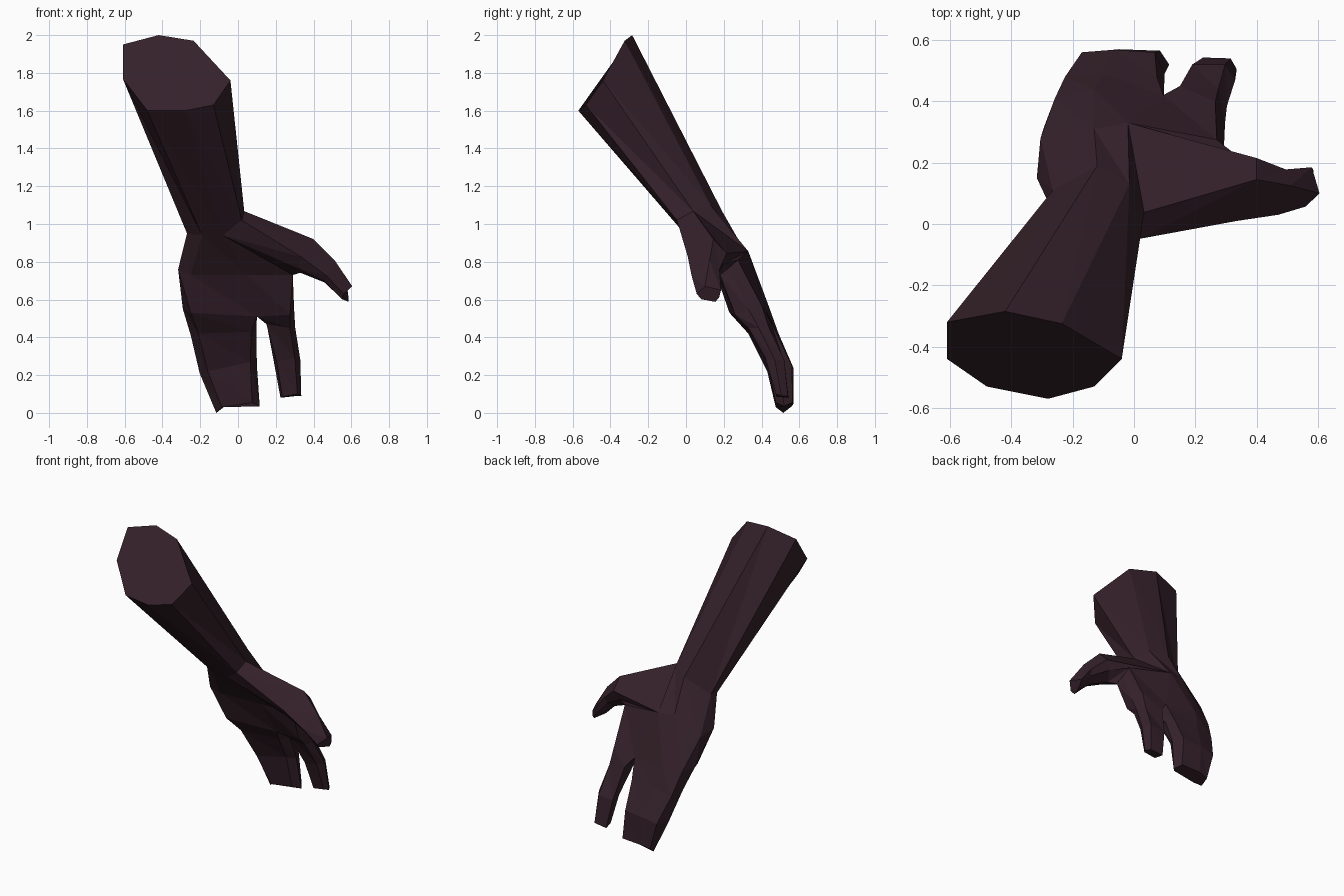
import bpy, bmesh

if "Cube" in bpy.data.objects:
    bpy.data.objects.remove(bpy.data.objects["Cube"], do_unlink=True)

# Dark plum skin
skin = bpy.data.materials.new("dark_plum")
skin.use_nodes = True
colour = (0.036, 0.0155, 0.0235, 1)
skin.diffuse_color = colour
skin.node_tree.nodes["Principled BSDF"].inputs["Base Color"].default_value = colour


def loft(name, rings, start_open=True, end_open=False, holes=()):
    """Flat-shaded triangles through equal rings; joined ends and holes stay open."""
    bm = bmesh.new()
    loops = [[bm.verts.new(p) for p in ring] for ring in rings]
    n = len(loops[0])
    sides = []
    for a, b in zip(loops, loops[1:]):
        for i in range(n):
            j = (i + 1) % n
            sides.append(bm.faces.new((a[i], a[j], b[i])))
            sides.append(bm.faces.new((a[j], b[j], b[i])))
    start = bm.faces.new(loops[0])
    end = bm.faces.new(loops[-1])
    bmesh.ops.recalc_face_normals(bm, faces=bm.faces)
    unwanted = [sides[i] for i in holes]
    unwanted += [start] * start_open + [end] * end_open
    bmesh.ops.delete(bm, geom=unwanted, context='FACES')
    mesh = bpy.data.meshes.new(name)
    bm.to_mesh(mesh)
    bm.free()
    mesh.materials.append(skin)
    obj = bpy.data.objects.new(name, mesh)
    bpy.context.collection.objects.link(obj)


# Arm rings: outer back, back, thumb-side back, thumb side,
# then round the palm side to the outer edge
elbow = [(-.61, -.32, 1.95), (-.42, -.285, 2.0), (-.235, -.325, 1.97), (-.04, -.44, 1.76),
         (-.13, -.53, 1.63), (-.28, -.57, 1.6), (-.48, -.53, 1.6), (-.61, -.44, 1.77)]
wrist = [(-.265, .11, .96), (-.12, .19, 1.07), (-.015, .13, 1.10), (.033, .038, 1.068),
         (.02, -.048, 1.02), (-.08, .0, .94), (-.19, .01, .94), (-.27, .05, .95)]
loft("forearm", [elbow, wrist], start_open=False, end_open=True)

# Palm rings carry one more point, halfway round the thumb side
palm_start = wrist[:4] + [(.0265, -.005, 1.044)] + wrist[4:]
palm_mid = [(-.305, .28, .74), (-.13, .31, .86), (-.02, .33, .855), (.27, .275, .81),
            (.28, .23, .77), (.29, .18, .73), (.05, .17, .73), (-.25, .16, .73),
            (-.317, .15, .76)]
knuckles = [(-.258, .41, .54), (-.13, .44, .56), (.095, .42, .55), (.265, .40, .57),
            (.297, .33, .55), (.275, .26, .52), (.10, .28, .51), (-.25, .23, .53),
            (-.292, .32, .55)]
loft("palm", [palm_start, palm_mid, knuckles], end_open=True, holes=range(5, 11))

# Broad joined fingers, with a rounded inner side next to the gap
loft("joined_fingers", [
    knuckles[:3] + [(.10, .36, .52)] + knuckles[6:],
    [(-.225, .48, .39), (-.10, .49, .42), (.075, .48, .42), (.097, .42, .42),
     (.07, .34, .43), (-.21, .33, .42), (-.25, .39, .41)],
    [(-.17, .56, .22), (-.07, .568, .24), (.068, .56, .25), (.10, .49, .25),
     (.065, .43, .27), (-.16, .43, .22), (-.203, .48, .21)],
    [(-.12, .56, .035), (-.05, .57, .05), (.085, .565, .055), (.115, .52, .035),
     (.075, .475, .055), (-.085, .475, .03), (-.115, .515, .0)],
])

# Separate finger on the thumb side
loft("index_finger", [
    knuckles[2:7],
    [(.15, .45, .48), (.275, .44, .45), (.303, .385, .45), (.275, .33, .45), (.15, .34, .47)],
    [(.19, .52, .27), (.297, .52, .28), (.33, .47, .28), (.30, .42, .29), (.205, .43, .27)],
    [(.225, .543, .08), (.315, .54, .09), (.335, .505, .09), (.315, .475, .10), (.235, .48, .085)],
])

# Thumb grows from the opening in the palm: ridge, front, underside, back web
loft("thumb", [
    wrist[3:6] + [palm_mid[5], palm_mid[3], palm_mid[2]],
    [(.40, .145, .92), (.335, .01, .825), (.32, .06, .765),
     (.33, .14, .742), (.365, .20, .79), (.40, .215, .845)],
    [(.51, .125, .81), (.47, .03, .725), (.455, .06, .70),
     (.46, .12, .69), (.485, .165, .72), (.495, .178, .76)],
    [(.605, .10, .67), (.56, .057, .63), (.55, .08, .602),
     (.585, .155, .588), (.585, .175, .61), (.58, .185, .65)],
])
